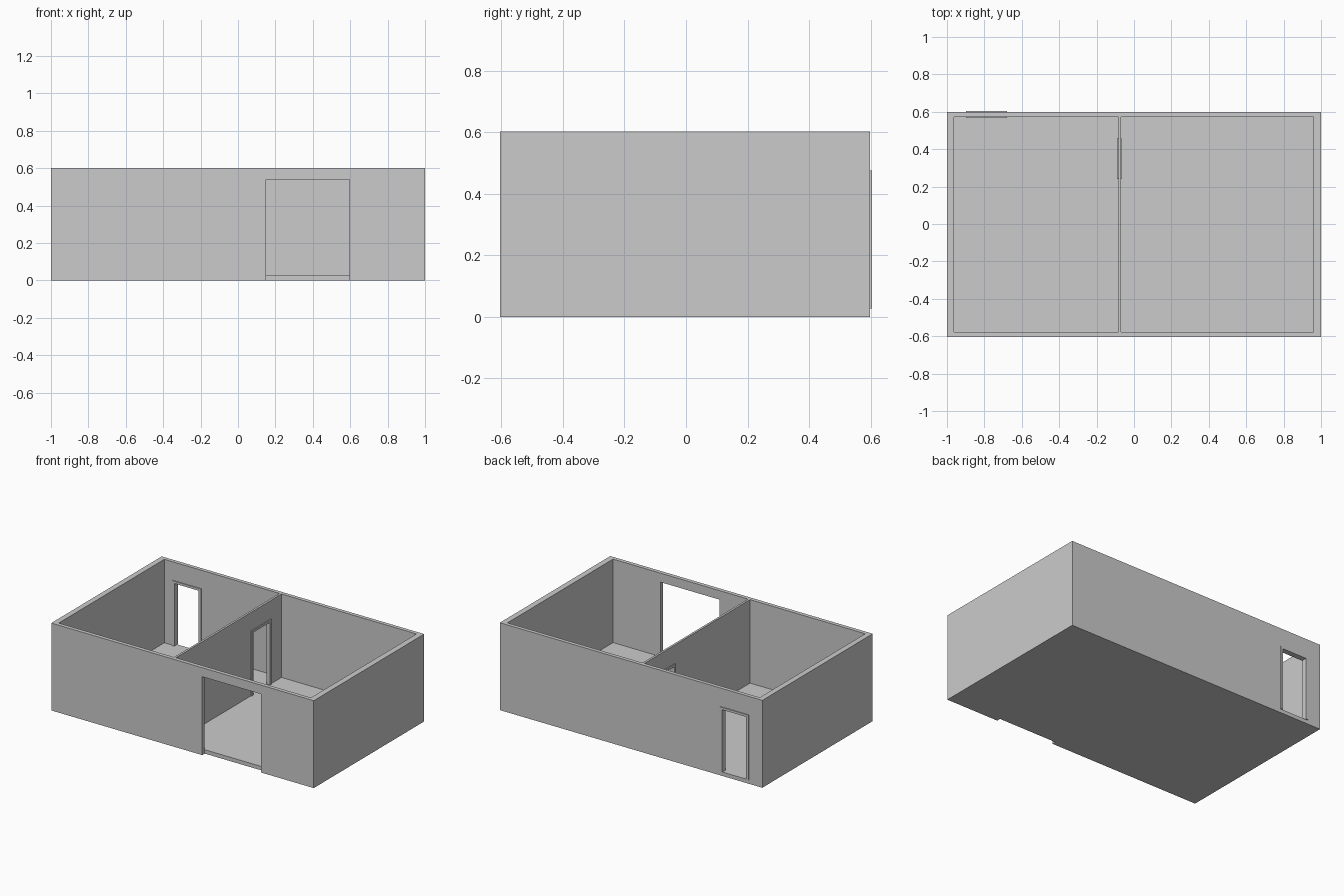
import bpy
import bmesh
from mathutils import Vector

cube = bpy.data.objects.get("Cube")
if cube:
    bpy.data.objects.remove(cube, do_unlink=True)

# Single plaster colour
plaster = bpy.data.materials.new("plaster_grey")
plaster.use_nodes = True
grey = (0.6, 0.6, 0.6, 1)
plaster.diffuse_color = grey
plaster.node_tree.nodes["Principled BSDF"].inputs["Base Color"].default_value = grey


def box(name, low, high):
    """Box between two opposite corners."""
    low, high = Vector(low), Vector(high)
    bm = bmesh.new()
    bmesh.ops.create_cube(bm, size=1)
    bmesh.ops.scale(bm, vec=high - low, verts=bm.verts)
    bmesh.ops.translate(bm, vec=(low + high) / 2, verts=bm.verts)
    mesh = bpy.data.meshes.new(name)
    bm.to_mesh(mesh)
    bm.free()
    mesh.materials.append(plaster)
    obj = bpy.data.objects.new(name, mesh)
    bpy.context.collection.objects.link(obj)
    return obj


def cut(target, low, high):
    """Subtract a box and discard the cutter."""
    cutter = box("cutter", low, high)
    cutter.hide_render = True
    mod = target.modifiers.new("cut", "BOOLEAN")
    mod.operation = "DIFFERENCE"
    mod.solver = "EXACT"
    mod.object = cutter
    bpy.context.view_layer.objects.active = target
    bpy.ops.object.modifier_apply(modifier=mod.name)
    bpy.data.objects.remove(cutter, do_unlink=True)


HEIGHT, FLOOR = 0.602, 0.027
FRONT, BACK = -0.604, 0.598
IN_FRONT, IN_BACK = -0.577, 0.572
ROOMS = {"small_room": (-0.962, -0.084), "large_room": (-0.069, 0.96)}
DOOR_TOP, BAR = 0.475, 0.016

# Outer walls and partition, hollowed into two open-topped rooms
walls = box("walls", (-1, FRONT, 0), (1, BACK, HEIGHT))
for x0, x1 in ROOMS.values():
    cut(walls, (x0, IN_FRONT, -1), (x1, IN_BACK, 1))

# Wide front opening, down to the ground
cut(walls, (0.15, FRONT - 0.1, -0.1), (0.597, IN_FRONT + 0.1, 0.54))

# Floor slabs
for room, (x0, x1) in ROOMS.items():
    box(room + "_floor", (x0, IN_FRONT, 0), (x1, IN_BACK, FLOOR))


def doorway(name, low, high, axis):
    """Cut a doorway and line it with a frame; axis is the door's width direction."""
    c_low, c_high = Vector(low), Vector(high)
    c_low[1 - axis] -= 0.02
    c_high[1 - axis] += 0.02
    cut(walls, c_low, c_high)
    frame = box(name, low, high)
    inner_low, inner_high = c_low.copy(), c_high.copy()
    inner_low[axis] += BAR
    inner_high[axis] -= BAR
    inner_low.z -= 0.1
    inner_high.z -= BAR
    cut(frame, inner_low, inner_high)


doorway("back_door_frame", (-0.898, 0.566, FLOOR), (-0.68, 0.604, DOOR_TOP), 0)
doorway("partition_door_frame", (-0.09, 0.24, FLOOR), (-0.063, 0.456, DOOR_TOP), 1)
